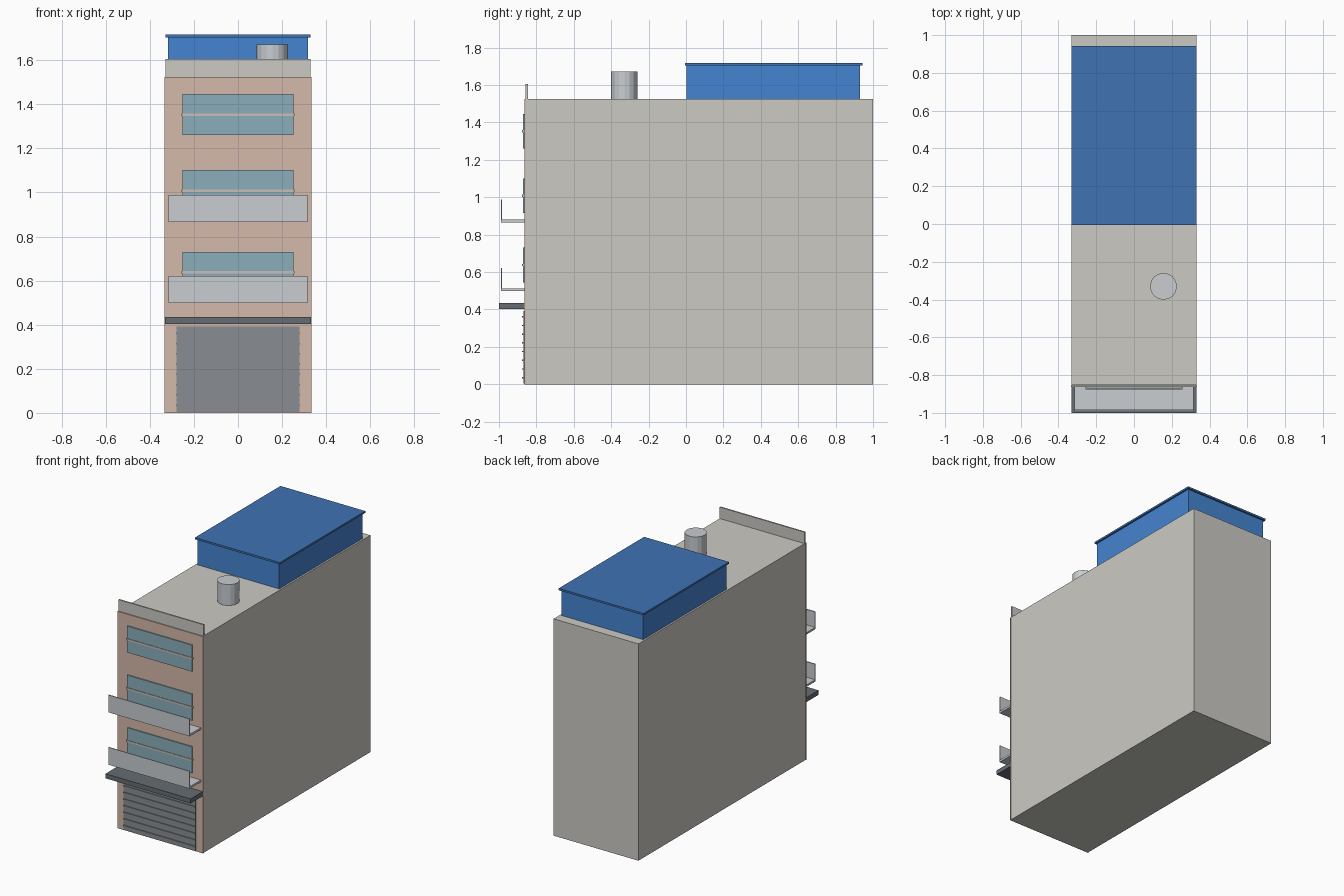
import bpy

if "Cube" in bpy.data.objects:
    bpy.data.objects.remove(bpy.data.objects["Cube"])


def material(name, rgb):
    m = bpy.data.materials.new(name)
    m.diffuse_color = (*rgb, 1)
    m.use_nodes = True
    m.node_tree.nodes["Principled BSDF"].inputs["Base Color"].default_value = m.diffuse_color
    return m


CONCRETE = material("concrete", (0.60, 0.59, 0.55))
PEACH = material("peach_render", (0.66, 0.48, 0.40))
GLASS = material("glass", (0.26, 0.43, 0.50))
RAIL = material("window_rail", (0.60, 0.52, 0.48))
PALE = material("pale_grey", (0.58, 0.61, 0.64))
STEEL = material("shutter_grey", (0.25, 0.27, 0.29))
DARK = material("dark_grey", (0.13, 0.15, 0.17))
BLUE = material("blue_metal", (0.06, 0.23, 0.63))
NAVY = material("blue_roof", (0.05, 0.17, 0.45))


def box(name, half_width, y, z, mat):
    """Box centred on x = 0 spanning the given y and z ranges."""
    bpy.ops.mesh.primitive_cube_add(size=1, location=(0, sum(y) / 2, sum(z) / 2))
    ob = bpy.context.object
    ob.name = name
    ob.scale = (2 * half_width, y[1] - y[0], z[1] - z[0])
    bpy.ops.object.transform_apply(location=False, rotation=False, scale=True)
    ob.data.materials.append(mat)
    return ob


WALL = -0.86   # front face of the building block
ROOF = 1.525

# Main block, facade skin and front parapet
box("building_body", 0.33, (WALL, 1.0), (0, ROOF), CONCRETE)
box("front_facade", 0.333, (WALL - 0.004, WALL + 0.004), (0, ROOF), PEACH)
box("roof_parapet", 0.33, (-0.857, -0.846), (ROOF, 1.605), CONCRETE)

# Windows with a thin middle rail
for i, z in enumerate((0.545, 0.915, 1.26)):
    box(f"window_{i + 1}", 0.252, (-0.872, WALL), (z, z + 0.186), GLASS)
    box(f"window_rail_{i + 1}", 0.257, (-0.876, WALL), (z + 0.087, z + 0.099), RAIL)

# Balconies: floor slab and upright front panel
for i, z in enumerate((0.498, 0.866)):
    box(f"balcony_floor_{i + 1}", 0.316, (-0.988, WALL), (z, z + 0.014), PALE)
    box(f"balcony_panel_{i + 1}", 0.316, (-0.99, -0.983), (z + 0.014, z + 0.123), PALE)

# Entrance canopy and ribbed roller shutter
box("canopy", 0.331, (-1.0, WALL), (0.403, 0.435), DARK)
box("roller_shutter", 0.28, (-0.870, WALL), (0.005, 0.392), STEEL)
for i in range(8):
    z = 0.032 + i * 0.0465
    box(f"shutter_rib_{i + 1}", 0.28, (-0.876, -0.868), (z, z + 0.007), STEEL)

# Rooftop shed with overhanging flat roof
box("roof_shed", 0.318, (0.003, 0.93), (ROOF, 1.704), BLUE)
box("shed_roof", 0.33, (-0.006, 0.943), (1.704, 1.717), NAVY)

# Water tank
bpy.ops.mesh.primitive_cylinder_add(vertices=16, radius=0.071, depth=0.147,
                                    location=(0.156, -0.33, ROOF + 0.0735))
tank = bpy.context.object
tank.name = "water_tank"
tank.data.materials.append(PALE)
